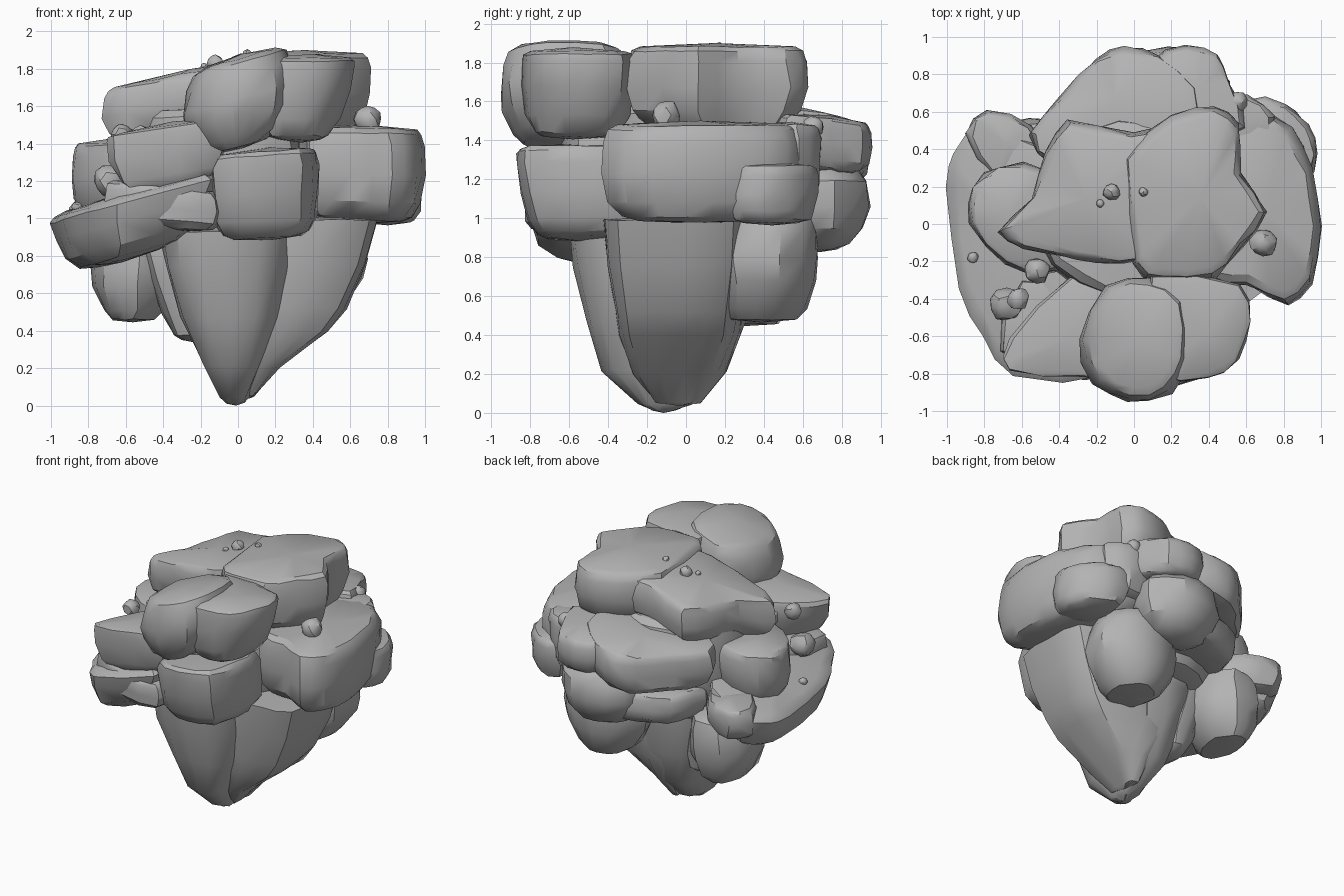
import bpy, bmesh, math, random
from mathutils import Vector

random.seed(4)
if "Cube" in bpy.data.objects:
    bpy.data.objects.remove(bpy.data.objects["Cube"], do_unlink=True)

stone = bpy.data.materials.new("grey stone")
stone.use_nodes = True
stone.diffuse_color = (0.45, 0.45, 0.45, 1)
stone.node_tree.nodes["Principled BSDF"].inputs["Base Color"].default_value = (0.45, 0.45, 0.45, 1)

# Height fraction, x scale, y scale of each ring
BLOCK = [(0, .62, .62), (.05, .8, .8), (.2, .93, .93), (.5, 1, 1), (.82, .98, .98), (.95, .94, .94), (1, .86, .86)]
TAPER = [(0, .4, .6), (.05, .6, .76), (.25, .8, .9), (.6, .95, .98), (.88, 1, 1), (.96, .96, .96), (1, .84, .84)]
ROUND = [(0, .35, .35), (.07, .6, .6), (.25, .85, .85), (.5, 1, 1), (.8, .95, .95), (.95, .78, .78), (1, .58, .58)]
BOULDER = [(0, .45, .65), (.1, .66, .82), (.35, .93, .96), (.55, 1, 1), (.8, .94, .98), (.95, .82, .9), (1, .66, .76)]
SPIKE = [(0, .12, .12), (.035, .21, .28), (.22, .44, .66), (.5, .74, .84), (.8, .94, .97), (1, 1, 1)]
FIN = [(0, .1, .3), (.16, .35, .6), (.37, 1, .78), (.5, 1.12, .86), (.75, 1.13, .95), (1, 1, 1)]


def finish(ob, angle=32):
    ob.data.materials.append(stone)
    bpy.ops.object.select_all(action='DESELECT')
    bpy.context.view_layer.objects.active = ob
    ob.select_set(True)
    bpy.ops.object.shade_smooth_by_angle(angle=math.radians(angle))


def rounded(pts):
    """Add one softly curved midpoint to each outline edge."""
    v = [Vector(p) for p in pts]
    n = len(v)
    out = []
    for i in range(n):
        a, b, c, d = v[i - 1], v[i], v[(i + 1) % n], v[(i + 2) % n]
        out += [b, (b + c) * .55 - (a + d) * .05]
    return out


def rock(name, pts, z0, z1, rings=BLOCK, drift=(0, 0), tilt=(0, 0), rough=.01):
    """Loft a plan outline through scaled rings; drift moves the foot, tilt leans the layers."""
    ring = rounded(pts)
    c = sum(ring, Vector((0, 0))) / len(ring)
    bm = bmesh.new()
    loops = []
    for t, sx, sy in rings:
        loop = []
        for p in ring:
            x = c.x + (p.x - c.x) * sx + drift[0] * (1 - t)
            y = c.y + (p.y - c.y) * sy + drift[1] * (1 - t)
            z = z0 + (z1 - z0) * t + tilt[0] * (x - c.x) + tilt[1] * (y - c.y)
            j = [random.uniform(-rough, rough) for _ in range(3)]
            loop.append(bm.verts.new((x + j[0], y + j[1], z + j[2] * .5)))
        loops.append(loop)
    n = len(ring)
    for lo, hi in zip(loops, loops[1:]):
        for i in range(n):
            bm.faces.new((lo[i], lo[(i + 1) % n], hi[(i + 1) % n], hi[i]))
    # Shallow domes close the top and bottom
    for loop, lift, flip in ((loops[-1], .02, False), (loops[0], -.015, True)):
        mid = sum((v.co for v in loop), Vector()) / n
        top = bm.verts.new(mid + Vector((0, 0, lift)))
        for i in range(n):
            a, b = loop[i], loop[(i + 1) % n]
            bm.faces.new((b, a, top) if flip else (a, b, top))
    bmesh.ops.recalc_face_normals(bm, faces=bm.faces)
    me = bpy.data.meshes.new(name)
    bm.to_mesh(me)
    bm.free()
    ob = bpy.data.objects.new(name, me)
    bpy.context.collection.objects.link(ob)
    finish(ob)


def oval(cx, cy, rx, ry, n=7, turn=.3):
    return [(cx + rx * math.cos(turn + i * math.tau / n), cy + ry * math.sin(turn + i * math.tau / n)) for i in range(n)]


# Hanging foot of the island
rock("front_spike", [(-.4, -.45), (-.22, -.6), (.12, -.58), (.28, -.4), (.32, .1), (.15, .34), (-.2, .34), (-.4, .1)],
     .015, .93, SPIKE, drift=(.03, .03))
rock("side_spike", [(.15, -.36), (.5, -.42), (.71, -.36), (.75, 0), (.7, .25), (.4, .34), (.12, .3)],
     .05, .99, FIN, drift=(-.42, 0))
rock("lower_back_rock", oval(.36, .42, .34, .28), .48, 1.04, BOULDER, drift=(0, -.03))
rock("lower_left_rock", oval(-.53, .28, .25, .3), .46, .95, BOULDER, drift=(-.03, 0))
rock("lower_left_shard", oval(-.34, .08, .2, .22), .35, .9, TAPER, drift=(.12, -.02))

# Inner mass joining the layers
rock("core", oval(-.02, .08, .54, .5, 9), .8, 1.58)

# Middle ring
rock("front_block", [(-.13, -.8), (.1, -.89), (.34, -.84), (.42, -.6), (.4, -.3), (-.1, -.28)],
     .9, 1.36, drift=(0, .07), tilt=(.06, 0))
rock("right_block", [(.38, -.3), (.6, -.33), (.82, -.43), (.95, -.32), (1, -.02), (.95, .3), (.84, .52), (.66, .62), (.35, .6), (.3, .1)],
     .99, 1.48, tilt=(-.02, 0))
rock("right_back_block", [(.6, .25), (.9, .2), (.98, .37), (.93, .53), (.8, .65), (.6, .66)], .98, 1.27)
rock("right_back_shoulder", oval(.52, .53, .24, .17), 1.1, 1.48)
rock("back_lower_rock", oval(.2, .68, .33, .27), .84, 1.28, ROUND)
rock("back_slab", [(-.42, .5), (-.35, .68), (-.1, .78), (.2, .82), (.25, .4), (-.4, .3)], .9, 1.12)
rock("back_upper_left_rock", [(-.56, .48), (-.4, .68), (-.2, .89), (-.06, .95), (.15, .9), (.34, .72), (.3, .4), (-.4, .3)],
     1.2, 1.5, tilt=(.14, -.14))
rock("back_upper_right_rock", [(.08, .86), (.28, .95), (.44, .91), (.52, .75), (.6, .5), (.2, .4)], 1.25, 1.51, tilt=(0, -.1))
rock("left_slab", [(-1, .2), (-.96, .38), (-.82, .52), (-.5, .42), (-.3, .1), (-.12, -.4), (-.15, -.8), (-.64, -.82),
                   (-.8, -.6), (-.93, -.35)], .78, 1.12, TAPER, tilt=(.28, 0))
rock("left_front_ledge", [(-.72, -.68), (-.4, -.82), (-.12, -.8), (-.1, -.4), (-.6, -.3)], .95, 1.17, tilt=(-.1, 0))
rock("left_block", [(-.88, .0), (-.87, .2), (-.72, .31), (-.45, .28), (-.4, -.25), (-.68, -.22)], 1.05, 1.41, tilt=(.06, 0))
rock("left_back_block", [(-.9, .48), (-.78, .61), (-.55, .52), (-.4, .25), (-.75, .25)], .87, 1.1)
rock("left_front_block", [(-.67, -.79), (-.66, -.62), (-.34, -.28), (-.08, -.35), (-.06, -.78), (-.3, -.82)],
     1.15, 1.5, TAPER, tilt=(.16, 0))

# Top layer
rock("top_left_slab", [(-.72, -.04), (-.55, .14), (-.47, .38), (-.35, .55), (.0, .49), (.25, .48), (.25, -.1), (-.06, -.21), (-.32, -.19),
                       (-.6, -.13)], 1.47, 1.78, tilt=(.19, 0))
rock("top_right_slab", [(.0, -.22), (.14, -.3), (.42, -.3), (.58, -.13), (.71, .06), (.57, .28), (.56, .53), (.43, .63), (.2, .58), (-.05, .35)],
     1.47, 1.88)
rock("front_top_block", [(-.3, -.62), (-.22, -.85), (-.03, -.95), (.2, -.9), (.3, -.72), (.28, -.4), (.1, -.29), (-.15, -.33)],
     1.39, 1.86, BOULDER, tilt=(.28, 0))
rock("front_top_side_block", [(.12, -.8), (.4, -.83), (.56, -.73), (.63, -.52), (.57, -.32), (.1, -.28)],
     1.42, 1.86, TAPER, drift=(-.06, 0))
rock("front_support", oval(.02, -.42, .32, .23), 1.2, 1.48)

# Loose pebbles: position and radius
for i, (x, y, z, r) in enumerate([(.69, -.1, 1.53, .075), (-.12, .17, 1.83, .045), (-.18, .11, 1.81, .022), (.05, .17, 1.88, .025),
                                  (-.86, -.18, 1.06, .03), (.55, .65, 1.47, .06), (-.62, -.4, 1.45, .06),
                                  (-.52, -.25, 1.43, .07), (-.68, -.43, 1.2, .09)]):
    bpy.ops.mesh.primitive_ico_sphere_add(subdivisions=2, radius=r, location=(x, y, z))
    ob = bpy.context.object
    ob.name = f"pebble_{i + 1}"
    for v in ob.data.vertices:
        v.co *= random.uniform(.88, 1.1)
    finish(ob)
